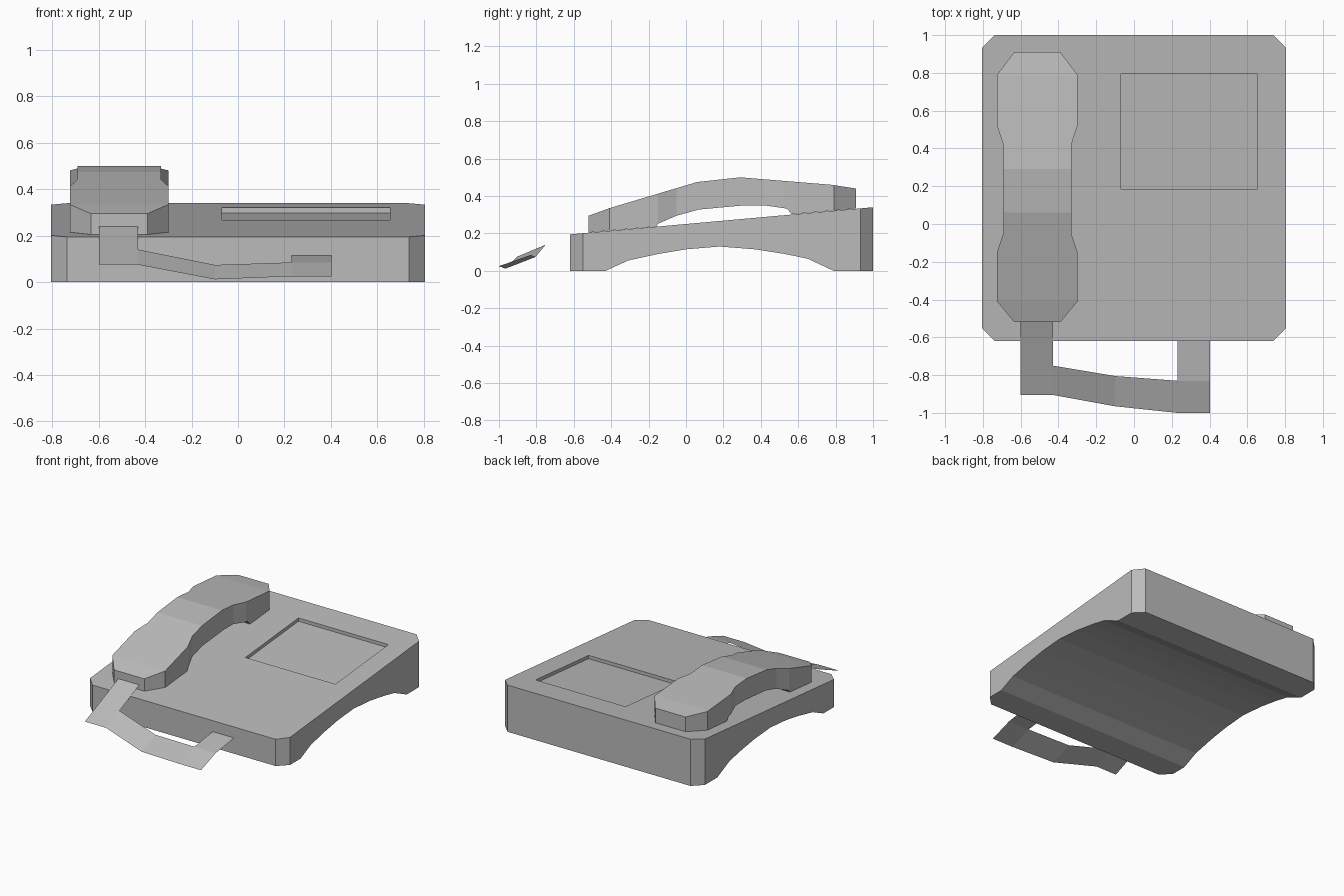
import bpy
import bmesh

cube = bpy.data.objects.get("Cube")
if cube:
    bpy.data.objects.remove(cube, do_unlink=True)

# Single plastic colour
grey = bpy.data.materials.new("grey plastic")
grey.use_nodes = True
colour = (0.5, 0.5, 0.5, 1)
grey.diffuse_color = colour
grey.node_tree.nodes["Principled BSDF"].inputs["Base Color"].default_value = colour


def make_object(name, bm, closed=True):
    if closed:
        bmesh.ops.recalc_face_normals(bm, faces=bm.faces)
    mesh = bpy.data.meshes.new(name)
    bm.to_mesh(mesh)
    bm.free()
    mesh.materials.append(grey)
    obj = bpy.data.objects.new(name, mesh)
    bpy.context.collection.objects.link(obj)
    return obj


def prism(name, outline, offset):
    """Extrude a closed 3D outline by an offset vector."""
    bm = bmesh.new()
    face = bm.faces.new([bm.verts.new(p) for p in outline])
    moved = bmesh.ops.extrude_face_region(bm, geom=[face])["geom"]
    bmesh.ops.translate(bm, vec=offset,
                        verts=[v for v in moved if isinstance(v, bmesh.types.BMVert)])
    if face.is_valid and all(len(e.link_faces) == 1 for e in face.edges):
        bm.faces.remove(face)
    return make_object(name, bm)


def boolean(target, cutter, operation):
    mod = target.modifiers.new("cut", "BOOLEAN")
    mod.operation, mod.object, mod.solver = operation, cutter, "EXACT"
    bpy.context.view_layer.objects.active = target
    bpy.ops.object.modifier_apply(modifier=mod.name)
    bpy.data.objects.remove(cutter, do_unlink=True)


HALF, FRONT, BACK, CHAMFER = 0.805, -0.62, 1.0, 0.068


def deck(y):
    """Height of the sloping top of the base."""
    return 0.195 + (y - FRONT) * 0.0895


# Base: wedge with an arched underside and chamfered upright corners
arch = [(-0.43, 0), (-0.31, 0.055), (-0.15, 0.09), (0, 0.115), (0.18, 0.13),
        (0.37, 0.115), (0.53, 0.09), (0.65, 0.065), (0.79, 0)]
side = [(FRONT, 0)] + arch + [(BACK, 0), (BACK, deck(BACK)), (FRONT, deck(FRONT))]
base = prism("base", [(-HALF, y, z) for y, z in side], (2 * HALF, 0, 0))
inner = HALF - CHAMFER
plan = [(-inner, FRONT), (inner, FRONT), (HALF, FRONT + CHAMFER), (HALF, BACK - CHAMFER),
        (inner, BACK), (-inner, BACK), (-HALF, BACK - CHAMFER), (-HALF, FRONT + CHAMFER)]
boolean(base, prism("corner_cutter", [(x, y, -0.1) for x, y in plan], (0, 0, 0.6)), "INTERSECT")

# Shallow square recess following the slope of the deck
near, far, depth = 0.185, 0.795, 0.024
pocket = [(near, deck(near) - depth), (far, deck(far) - depth), (far, 0.5), (near, 0.5)]
boolean(base, prism("recess_cutter", [(-0.07, y, z) for y, z in pocket], (0.725, 0, 0)), "DIFFERENCE")

# Handset: lofted through sections of (y, half width, top, underside)
top = [(-0.52, 0.295), (-0.41, 0.335), (0.06, 0.475), (0.29, 0.50), (0.78, 0.46), (0.91, 0.44)]
under = [(-0.52, 0.205), (-0.41, 0.215), (-0.16, 0.237), (-0.15, 0.252), (-0.05, 0.295),
         (0.07, 0.328), (0.31, 0.35), (0.42, 0.35), (0.54, 0.333), (0.565, 0.303), (0.91, 0.333)]
width = [(-0.52, 0.122), (-0.41, 0.213), (-0.15, 0.213), (-0.05, 0.18),
         (0.42, 0.18), (0.52, 0.213), (0.79, 0.213), (0.91, 0.122)]


def sample(line, y):
    for (a, va), (b, vb) in zip(line, line[1:]):
        if y <= b:
            return va + (vb - va) * (y - a) / (b - a)


bm = bmesh.new()
rings = []
for y in sorted({p[0] for p in top + under + width}):
    w, hi, lo = (sample(line, y) for line in (width, top, under))
    rings.append([bm.verts.new((-0.512 + sx * w, y, z))
                  for sx, z in ((-1, lo), (1, lo), (1, hi), (-1, hi))])
for a, b in zip(rings, rings[1:]):
    for i in range(4):
        j = (i + 1) % 4
        bm.faces.new((a[i], a[j], b[j], b[i]))
bm.faces.new(rings[0])
bm.faces.new(rings[-1])
make_object("handset", bm)

# Cord: thin flat ribbon from the handset to the front of the base
outer = [(-0.60, -0.905, 0.075), (-0.43, -0.905, 0.075), (-0.10, -0.965, 0.012),
         (0.23, -1, 0.025), (0.402, -1, 0.025)]
inside = [(-0.60, -0.75, 0.14), (-0.43, -0.75, 0.14), (-0.10, -0.805, 0.074),
          (0.23, -0.83, 0.085), (0.402, -0.83, 0.085)]
bm = bmesh.new()
low = [bm.verts.new(p) for p in outer]
high = [bm.verts.new(p) for p in inside]
for i in range(4):
    bm.faces.new((low[i], low[i + 1], high[i + 1], high[i]))
for a, b, y, z in ((0, 1, -0.52, 0.24), (3, 4, FRONT, 0.115)):
    ends = [bm.verts.new((high[k].co.x, y, z)) for k in (b, a)]
    bm.faces.new((high[a], high[b], *ends))
make_object("cord", bm, closed=False)
